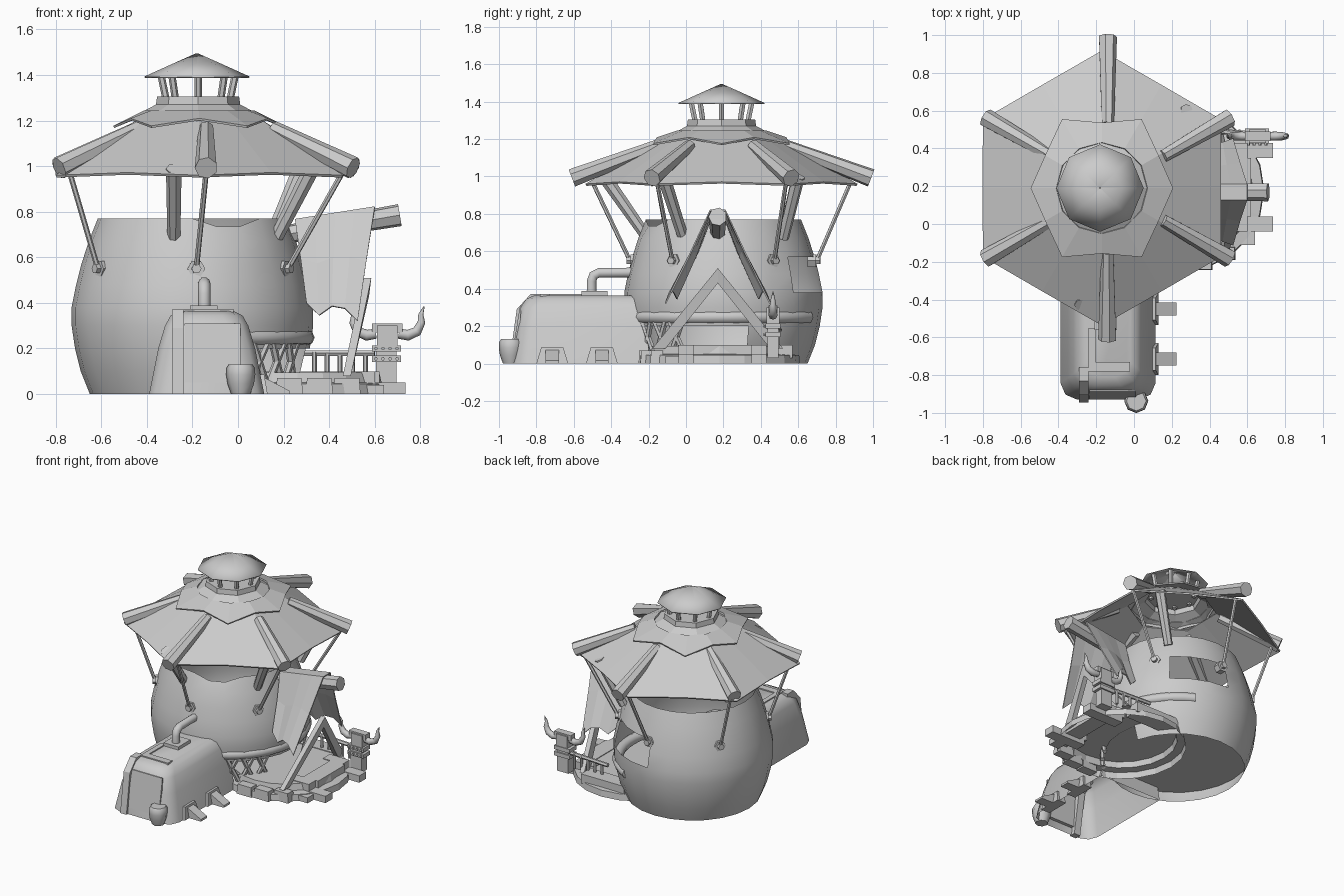
import bpy, bmesh, math
from math import sin, cos, pi, radians
from mathutils import Vector

if "Cube" in bpy.data.objects:
    bpy.data.objects.remove(bpy.data.objects["Cube"])

mat = bpy.data.materials.new("plain_grey")
mat.use_nodes = True
GREY = (0.6, 0.6, 0.6, 1)
mat.diffuse_color = GREY
mat.node_tree.nodes["Principled BSDF"].inputs["Base Color"].default_value = GREY
CX, CY = -0.2, 0.2      # pot centre
RX, RY = -0.17, 0.19    # roof centre
BX = -0.14              # centre of the beam star


def finish(name, bm, smooth=None, solid=0):
    bmesh.ops.recalc_face_normals(bm, faces=bm.faces[:])
    me = bpy.data.meshes.new(name)
    bm.to_mesh(me)
    bm.free()
    ob = bpy.data.objects.new(name, me)
    bpy.context.collection.objects.link(ob)
    me.materials.append(mat)
    if solid:
        m = ob.modifiers.new("thickness", "SOLIDIFY")
        m.thickness = solid
        m.offset = 0
    if smooth:
        bpy.ops.object.select_all(action="DESELECT")
        bpy.context.view_layer.objects.active = ob
        ob.select_set(True)
        bpy.ops.object.shade_smooth_by_angle(angle=radians(smooth))
    return ob


def loft(name, rings, caps="both", closed=True, smooth=None, solid=0):
    """Skin a list of equal-length point rings; caps is both, end or none."""
    bm = bmesh.new()
    vs = [[bm.verts.new(p) for p in r] for r in rings]
    n = len(rings[0])
    for a, b in zip(vs, vs[1:]):
        for i in range(n if closed else n - 1):
            j = (i + 1) % n
            bm.faces.new((a[i], a[j], b[j], b[i]))
    if caps == "both":
        bm.faces.new(vs[0])
    if caps != "none":
        bm.faces.new(vs[-1])
    return finish(name, bm, smooth, solid)


def ring(cx, cy, z, r, n):
    return [(cx + r * cos(2 * pi * i / n), cy + r * sin(2 * pi * i / n), z) for i in range(n)]


def lathe(name, cx, cy, profile, n, **kw):
    return loft(name, [ring(cx, cy, z, r, n) for r, z in profile], **kw)


def tube(name, pts, radii, n=8):
    """Tube through points with one radius per point, without twisting."""
    pts = [Vector(p) for p in pts]
    if not isinstance(radii, (list, tuple)):
        radii = [radii] * len(pts)
    rings, u = [], None
    for i, p in enumerate(pts):
        d = (pts[min(i + 1, len(pts) - 1)] - pts[max(i - 1, 0)]).normalized()
        if u is None:
            u = d.cross(Vector((0, 0, 1)) if abs(d.z) < 0.9 else Vector((0, 1, 0)))
        u = (u - d * u.dot(d)).normalized()
        v = u.cross(d)
        rings.append([p + (u * cos(2 * pi * k / n) + v * sin(2 * pi * k / n)) * radii[i]
                      for k in range(n)])
    return loft(name, rings, smooth=50 if n > 6 else None)


def box(name, x, y, z, top=1.0):
    """Box from (min, max) ranges; top scales the upper face."""
    def rect(zz, s):
        mx, my = sum(x) / 2, sum(y) / 2
        hx, hy = (x[1] - x[0]) / 2 * s, (y[1] - y[0]) / 2 * s
        return [(mx - hx, my - hy, zz), (mx + hx, my - hy, zz),
                (mx + hx, my + hy, zz), (mx - hx, my + hy, zz)]
    return loft(name, [rect(z[0], 1), rect(z[1], top)])


def polar(r, deg, z, cx=CX, cy=CY):
    return Vector((cx + r * cos(radians(deg)), cy + r * sin(radians(deg)), z))


# Pot-shaped main house: open shell with a window and a low strutted opening
SEG = 24
profile = [(.45, 0), (.49, .1), (.515, .2), (.53, .3), (.53, .38), (.51, .48),
           (.487, .57), (.455, .67), (.415, .77)]
bm = bmesh.new()
rows = []
for k, (r, z) in enumerate(profile):
    row = ring(CX, CY, z, r, SEG)
    if k == len(profile) - 1:
        row = [(p[0], p[1], .735 if i in (19, 20) else z) for i, p in enumerate(row)]
    rows.append([bm.verts.new(p) for p in row])
for k in range(len(rows) - 1):
    for i in range(SEG):
        window = k in (4, 5) and i in (3, 4, 5)
        opening = k < 2 and (i == 0 or i >= SEG - 4)
        if not (window or opening):
            j = (i + 1) % SEG
            bm.faces.new((rows[k][i], rows[k][j], rows[k + 1][j], rows[k + 1][i]))
finish("pot_wall", bm, 50)
bm = bmesh.new()
bm.faces.new([bm.verts.new(p) for p in ring(CX, CY, .09, .485, SEG)])
finish("pot_floor", bm)

# Round moulding over the entrance, with crossed struts on the front side
tube("entrance_moulding", [polar(.5, a, .248) for a in range(-64, 65, 8)], .036)
for a in (-54, -42, -30):
    tube("entrance_strut", [polar(.49, a - 5, .05), polar(.51, a + 5, .24)], .016, 6)
    tube("entrance_strut", [polar(.49, a + 5, .05), polar(.51, a - 5, .24)], .016, 6)


# Roof cloth: hexagon sagging a little between the beams
def roof_ring(r, z, sag):
    return [polar(r if i % 2 else r * cos(pi / 6), 30 * i, z + (0 if i % 2 else sag), RX, RY)
            for i in range(12)]


loft("roof_cloth", [roof_ring(.725, .955, .012), roof_ring(.3, 1.205, 0)],
     caps="none", solid=.012)
collar = [polar((.375 if i % 6 == 0 else .42) if i % 2 == 0 else .345, 30 * i,
                1.172 if i % 2 == 0 else 1.205, RX, RY) for i in range(12)]
loft("roof_collar_cloth", [collar, ring(RX, RY, 1.24, .24, 12)], caps="none", solid=.01)

# Lantern on top of the roof
LX = RX - .005
lathe("lantern_base", LX, RY, [(.28, 1.205), (.275, 1.222), (.185, 1.27), (.18, 1.305)],
      8, caps="end")
for i in range(8):
    tube("lantern_post", [polar(.14, 45 * i, 1.29, LX, RY), polar(.165, 45 * i, 1.41, LX, RY)],
         .016, 6)
lathe("lantern_cap", LX - .005, RY, [(.23, 1.39), (.115, 1.442), (.003, 1.492)],
      8, smooth=40, caps="none", solid=.006)

# Six roof beams with tie ropes and hexagonal anchors on the wall
for i in range(6):
    a = 30 + 60 * i
    end = .8 if a % 90 == 0 else .745
    tube("roof_beam", [polar(.34, a, 1.165, BX, RY), polar(end, a, .992, BX, RY)],
         [.034, .05], 7)
for a, wall in ((30, 33), (90, 88), (150, 146), (210, 214), (270, 272), (330, 327)):
    tube("tie_rope", [polar(.69, a, .97, BX, RY), polar(.5, wall, .55)], .012, 6)
    tube("anchor_plate", [polar(.45, wall, .55), polar(.497, wall, .55)], .039, 6)
    tube("anchor_bolt", [polar(.49, wall, .55), polar(.518, wall, .55)], .022, 6)

# Three leaning posts that carry the roof
for lo, hi in (((-.28, -.22, .69), (-.28, -.43, .99)), ((.17, -.02, .69), (.33, -.12, 1.0)),
               ((.14, .52, .67), (.28, .6, 1.0))):
    tube("roof_post", [lo, hi], [.03, .036], 7)


# Front annex: rounded hut with tapered walls, open below
def hut_ring(z, x0, x1, y0, c):
    y1 = -.2
    return [(x0, y1, z), (x0, y0 + c, z), (x0 + c * .3, y0 + c * .3, z), (x0 + c, y0, z),
            (x1 - c, y0, z), (x1 - c * .3, y0 + c * .3, z), (x1, y0 + c, z), (x1, y1, z)]


loft("annex", [hut_ring(0, -.39, .115, -.93, .09), hut_ring(.2, -.35, .075, -.905, .09),
               hut_ring(.3, -.32, .045, -.885, .09), hut_ring(.345, -.295, .02, -.855, .09),
               hut_ring(.365, -.25, -.02, -.81, .08)], caps="end", smooth=50)
# Raised trim that climbs the front and turns across the roof
loft("annex_trim_front", [[(x, y, z) for y, z in ((-.945, 0), (-.905, .29), (-.83, .372),
                           (-.76, .372), (-.76, .35), (-.85, .3), (-.9, 0))]
                          for x in (-.29, -.24)])
box("annex_trim_cross", (-.24, -.02), (-.78, -.73), (.355, .373))
box("annex_trim_side", (-.24, -.205), (-.73, -.55), (.355, .373))
loft("annex_panel", [[(x, y, z) for y, z in ((-.93, .05), (-.887, .31), (-.88, .31),
                      (-.9, .05))] for x in (-.235, .01)])

# Bent flue pipe into the pot wall
box("flue_base", (-.21, -.09), (-.56, -.42), (.355, .388))
tube("flue_pipe", [(-.148, -.505, .37), (-.148, -.505, .44), (-.148, -.495, .47),
                   (-.148, -.465, .485), (-.148, -.26, .487)], .027, 10)

# Side buttresses of the annex
for y in (-.715, -.45):
    loft("buttress_frame", [[(.06, y - w, 0), (.13, y - w, 0), (.115, y - w * .7, .085),
                             (.06, y - w * .7, .085)] for w in (.085, -.085)])
    loft("buttress_foot", [[(.08, y + s, 0), (.225, y + s, 0), (.225, y + s, .015),
                            (.11, y + s, .075)] for s in (-.035, .035)])

# Water barrel
lathe("barrel", .012, -.937, [(.042, 0), (.058, .045), (.064, .085), (.062, .115), (.052, .13)],
      8, smooth=50)

# Round hollow entrance terrace with steps and edge blocks
TX, TY = .26, .18
lathe("terrace", TX, TY, [(.43, 0), (.425, .045), (.37, .05), (.36, .095)], 20, caps="end")
for y in (0, .39):
    box("terrace_beam", (.46, .735), (y - .04, y + .04), (0, .05))
    box("terrace_curb", (.44, .6), (y - .04, y + .04), (.04, .1))
box("terrace_step", (.56, .64), (-.11, -.04), (0, .04))
box("terrace_doorstep", (.5, .62), (.04, .35), (.03, .1))
for a in (-95, -76, -57):
    p = polar(.4, a, 0, TX, TY)
    box("edge_block", (p.x - .06, p.x + .06), (p.y - .035, p.y + .035), (0, .07), .9)

# Awning: ridge pole, leaning front frame and a cloth that narrows toward the wall
tube("awning_pole", [(.15, .17, .69), (.71, .17, .785)], [.04, .05], 7)
for s in (-1, 1):
    loft("awning_frame_leg", [[(x, .17 + s * .35, .08), (x + .09, .17, .51),
                               (x + .08, .17, .43), (x, .17 + s * .28, .08)]
                              for x in (.46, .495)])
cols = []
for t, hem in ((0, .4), (.25, .345), (.5, .385), (.75, .375), (1, .32)):
    x, z = .25 + .35 * t, .765 + .055 * t
    lowx = .3 + .225 * t
    w = .2 + .08 * t
    cols.append([(lowx, .17 - w, hem), ((x + lowx) / 2, .17 - w * .54, (z + hem) / 2 + .01),
                 (x, .13, z), (x, .21, z),
                 ((x + lowx) / 2, .17 + w * .54, (z + hem) / 2 + .01), (lowx, .17 + w, hem)])
loft("awning_cloth", cols, caps="none", closed=False, solid=.008)

# Fence beside the terrace
box("fence_base", (.1, .45), (.46, .57), (.03, .1))
tube("fence_rail", [(.28, .5, .18), (.6, .48, .18)], .014, 6)
for i in range(5):
    x = .335 + .056 * i
    tube("fence_post", [(x, .49, .08), (x, .49, .185)], .011, 6)

# Horned totem
box("totem_post", (.605, .695), (.435, .495), (.03, .19))
box("totem_head", (.61, .7), (.43, .5), (.19, .3))
box("totem_crown", (.588, .722), (.44, .49), (.27, .31))
for z in (.155, .2):
    box("totem_band", (.588, .715), (.425, .505), (z - .014, z + .014))
    for i in range(4):
        tube("totem_stud", [(.605 + .031 * i, .43, z), (.605 + .031 * i, .415, z)], .008, 6)
for s in (-1, 1):
    tube("totem_horn", [(.655 + s * dx, .465, z) for dx, z in
                        ((.05, .265), (.09, .258), (.13, .275), (.15, .315), (.147, .35),
                         (.162, .385))], [.022, .024, .022, .017, .011, .002], 8)
